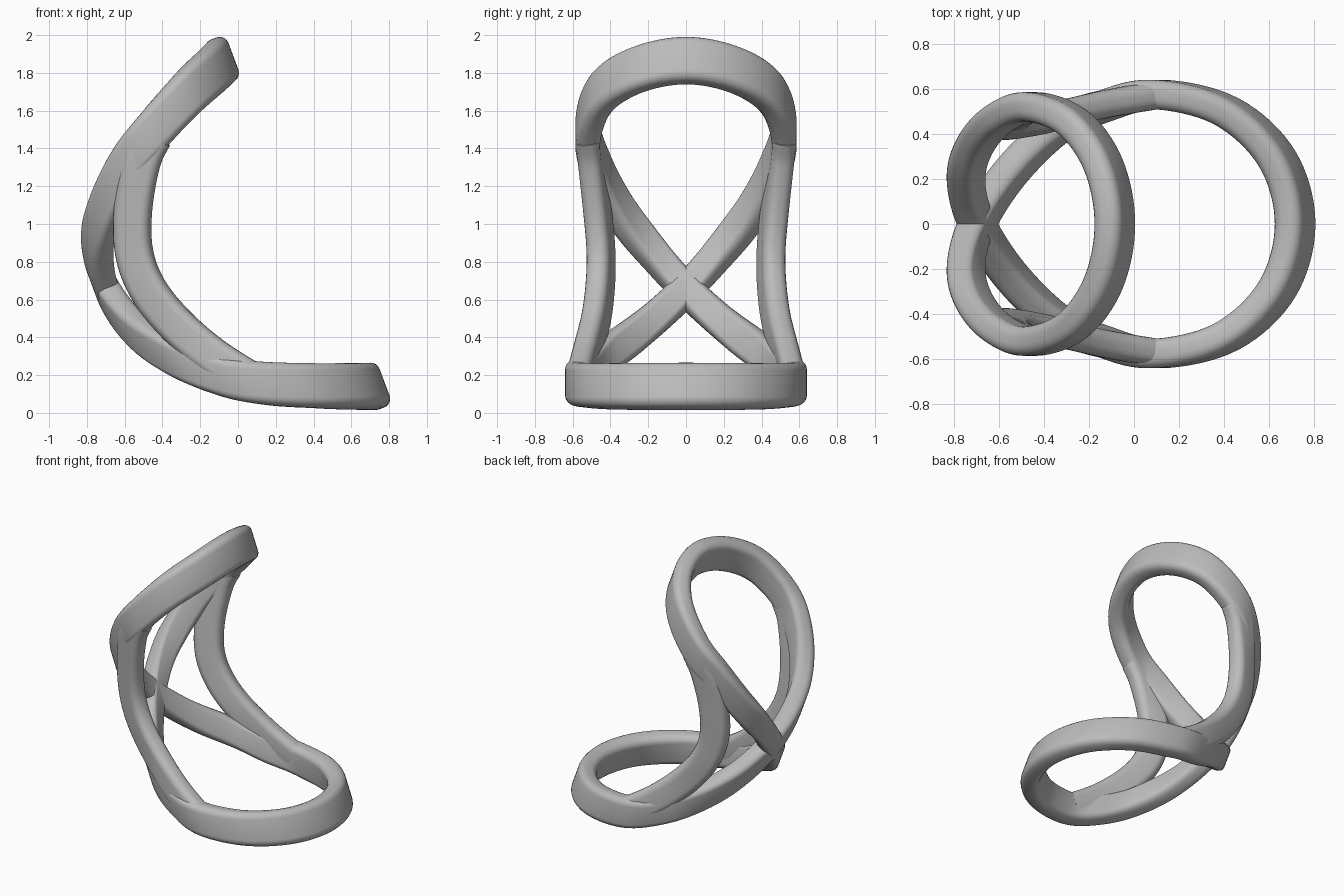
import bpy, bmesh, math
from mathutils import Vector

if "Cube" in bpy.data.objects:
    bpy.data.objects.remove(bpy.data.objects["Cube"], do_unlink=True)

gray = bpy.data.materials.new("matte_gray")
gray.use_nodes = True
color = (0.5, 0.5, 0.5, 1)
gray.diffuse_color = color
gray.node_tree.nodes["Principled BSDF"].inputs["Base Color"].default_value = color


def spline(points, closed, steps):
    """Smooth path through the control points (tilt is the fourth value)."""
    pts = [Vector(p) for p in points]
    n = len(pts)
    pick = (lambda i: pts[i % n]) if closed else (lambda i: pts[max(0, min(n - 1, i))])
    path = []
    for i in range(n if closed else n - 1):
        a, b, c, d = (pick(i + k) for k in (-1, 0, 1, 2))
        for s in range(steps):
            t = s / steps
            path.append(b + (c - a) * t / 2 + (a - b * 2.5 + c * 2 - d / 2) * t * t
                        + ((b - c) * 1.5 + (d - a) / 2) * t ** 3)
    if not closed:
        path.append(pts[-1])
    return path


def rounded_section(half_thick, half_wide, radius, steps=5):
    """Rounded rectangle as pairs of thickness and width offsets."""
    section = []
    for quarter, (sx, sy) in enumerate([(1, 1), (-1, 1), (-1, -1), (1, -1)]):
        for k in range(steps + 1):
            a = math.pi / 2 * (quarter + k / steps)
            section.append((sx * (half_thick - radius) + radius * math.cos(a),
                            sy * (half_wide - radius) + radius * math.sin(a)))
    return section


def sweep(name, path, section, closed, wide_axis):
    """Carry the section along the path; wide_axis gives its long direction."""
    bm = bmesh.new()
    rings = []
    n = len(path)
    for i, p in enumerate(path):
        before = path[(i - 1) % n] if closed else path[max(i - 1, 0)]
        after = path[(i + 1) % n] if closed else path[min(i + 1, n - 1)]
        tangent = (after - before).to_3d().normalized()
        wide = wide_axis(tangent, p)
        normal = tangent.cross(wide).normalized()
        rings.append([bm.verts.new(p.to_3d() + normal * u + wide * v) for u, v in section])
    m = len(section)
    for i in range(n if closed else n - 1):
        r, q = rings[i], rings[(i + 1) % n]
        for j in range(m):
            k = (j + 1) % m
            bm.faces.new((r[j], r[k], q[k], q[j]))
    if not closed:
        bm.faces.new(rings[0])
        bm.faces.new(rings[-1])
    bmesh.ops.recalc_face_normals(bm, faces=bm.faces)
    mesh = bpy.data.meshes.new(name)
    bm.to_mesh(mesh)
    bm.free()
    mesh.materials.append(gray)
    obj = bpy.data.objects.new(name, mesh)
    bpy.context.collection.objects.link(obj)
    bpy.ops.object.select_all(action='DESELECT')
    obj.select_set(True)
    bpy.context.view_layer.objects.active = obj
    bpy.ops.object.shade_smooth_by_angle(angle=math.radians(40))
    return obj


# Figure-eight band: lower loop, crossing, upper loop, and back again
half = [(0.715, 0, 0.14), (0.635, 0.29, 0.14), (0.41, 0.5, 0.143), (0.1, 0.575, 0.16),
        (-0.14, 0.52, 0.213), (-0.35, 0.42, 0.305), (-0.55, 0.225, 0.45),
        (-0.695, 0, 0.655),
        (-0.745, -0.19, 0.87), (-0.71, -0.34, 1.06), (-0.61, -0.46, 1.28),
        (-0.46, -0.52, 1.48), (-0.27, -0.45, 1.69), (-0.135, -0.26, 1.815),
        (-0.085, 0, 1.865)]
loop = half + [(x, -y, z) for x, y, z in half[-2:0:-1]]
lean = Vector((-0.35, 0, 0.937))
sweep("figure_eight_band", spline(loop, True, 8), rounded_section(0.065, 0.125, 0.05),
      True, lambda tangent, p: lean)

# Side struts joining the upper and lower loops
strut = [(-0.45, 0.52, 1.46, 0), (-0.51, 0.505, 1.33, 0.1), (-0.555, 0.47, 1.08, 0.28),
         (-0.55, 0.45, 0.85, 0.32), (-0.48, 0.455, 0.66, 0.32), (-0.34, 0.48, 0.48, 0.26),
         (-0.14, 0.53, 0.305, 0.1), (0.07, 0.57, 0.17, 0)]
for name, side in (("back_strut", 1), ("front_strut", -1)):
    points = [(x, y * side, z, tilt) for x, y, z, tilt in strut]
    sweep(name, spline(points, False, 8), rounded_section(0.062, 0.1, 0.05), False,
          lambda t, p: Vector((-t.z, side * p[3], t.x)).normalized())
